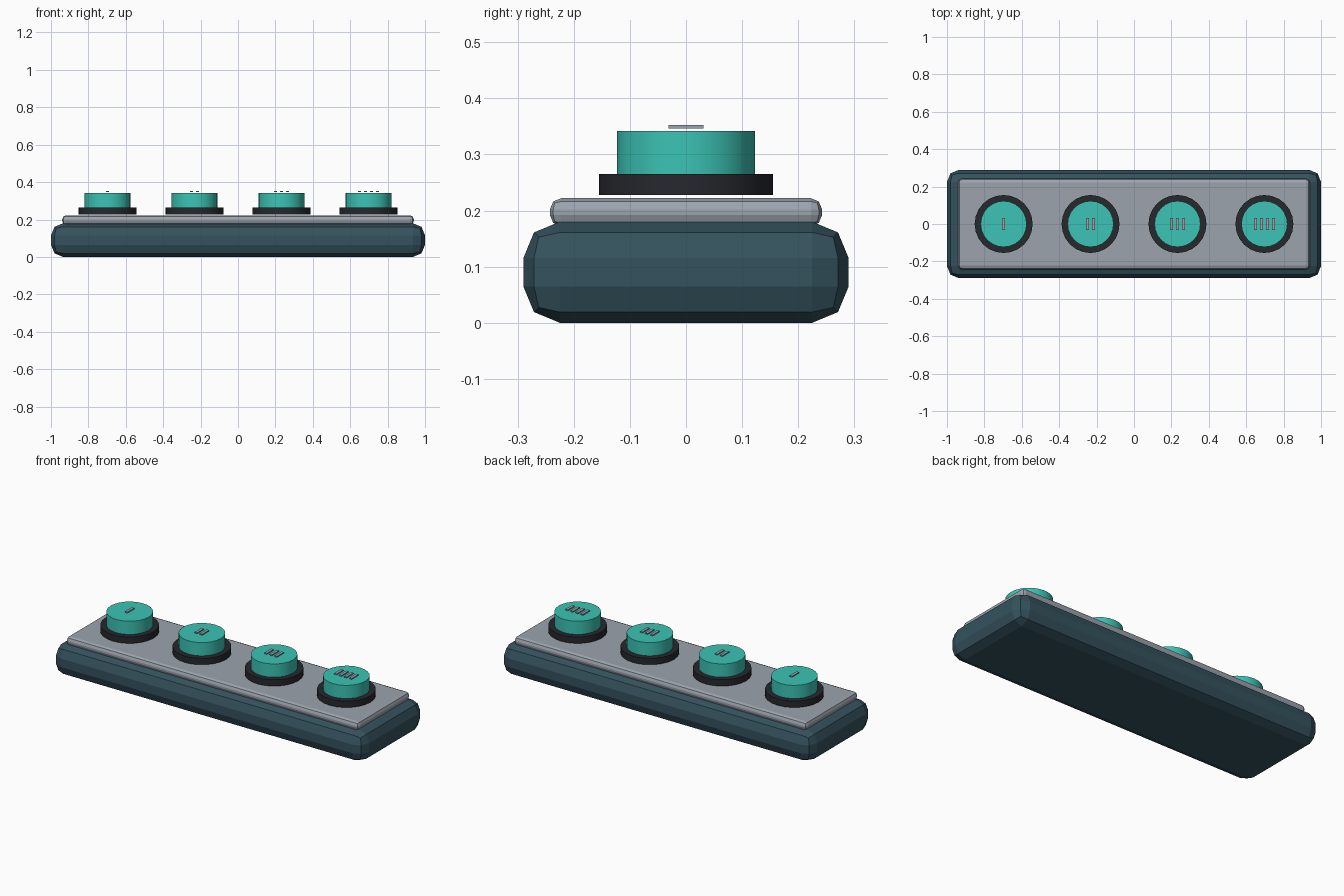
import bpy
import math

if "Cube" in bpy.data.objects:
    bpy.data.objects.remove(bpy.data.objects["Cube"])


def material(name, rgb):
    m = bpy.data.materials.new(name)
    m.diffuse_color = (*rgb, 1)
    m.use_nodes = True
    m.node_tree.nodes["Principled BSDF"].inputs["Base Color"].default_value = m.diffuse_color
    return m


BASE = material("dark_teal", (0.035, 0.085, 0.11))
PLATE = material("light_grey", (0.33, 0.37, 0.42))
COLLAR = material("charcoal", (0.02, 0.021, 0.027))
CAP = material("turquoise", (0.045, 0.55, 0.46))


def finish(name, mat, bevel, segments, smooth):
    o = bpy.context.object
    o.name = name
    o.data.materials.append(mat)
    if bevel:
        b = o.modifiers.new("bevel", 'BEVEL')
        b.width = bevel
        b.segments = segments
        b.limit_method = 'ANGLE'
    if smooth:
        bpy.ops.object.shade_smooth_by_angle(angle=math.radians(35))
    return o


def box(name, x, y, z0, z1, sx, sy, mat, bevel=0, segments=2):
    bpy.ops.mesh.primitive_cube_add(size=1, location=(x, y, (z0 + z1) / 2))
    bpy.context.object.scale = (sx, sy, z1 - z0)
    bpy.ops.object.transform_apply(location=False, rotation=False, scale=True)
    return finish(name, mat, bevel, segments, False)


def disc(name, x, z0, z1, r, mat):
    bpy.ops.mesh.primitive_cylinder_add(
        vertices=24, radius=r, depth=z1 - z0, location=(x, 0, (z0 + z1) / 2))
    return finish(name, mat, 0, 1, True)


# Housing and top plate
box("base", 0, 0, 0, 0.18, 2.0, 0.58, BASE, 0.065)
box("top_plate", 0, 0, 0.172, 0.222, 1.88, 0.485, PLATE, 0.02)

# Four buttons, each marked with one more raised tick
for i in range(4):
    n = i + 1
    x = -0.697 + i * 0.4647
    disc(f"button_collar_{n}", x, 0.228, 0.265, 0.155, COLLAR)
    disc(f"button_cap_{n}", x, 0.265, 0.342, 0.123, CAP)
    for k in range(n):
        tx = x + (k - (n - 1) / 2) * 0.0325
        box(f"tick_{n}_{k + 1}", tx, 0, 0.346, 0.352, 0.016, 0.063, PLATE)
